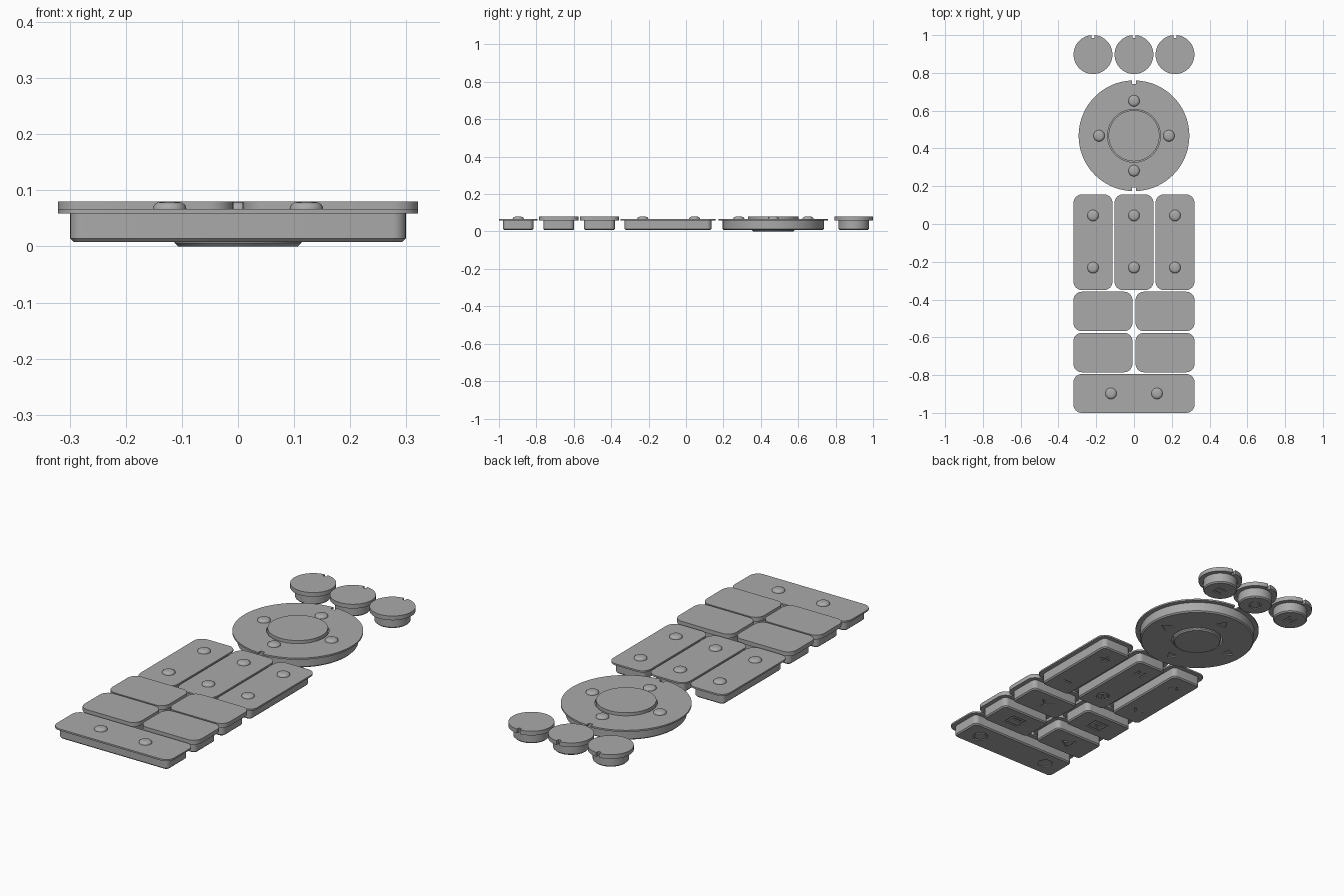
import bpy, bmesh, math
from mathutils import Vector

if "Cube" in bpy.data.objects:
    bpy.data.objects.remove(bpy.data.objects["Cube"])

grey = bpy.data.materials.new("mid_grey")
grey.diffuse_color = (0.4, 0.4, 0.4, 1)
grey.use_nodes = True
grey.node_tree.nodes["Principled BSDF"].inputs["Base Color"].default_value = grey.diffuse_color

BASE, SHELF, THIN, TOP = 0.008, 0.059, 0.067, 0.08   # key heights
LIP = 0.022                                          # flange overhang


def make(name, bm):
    bmesh.ops.recalc_face_normals(bm, faces=bm.faces)
    me = bpy.data.meshes.new(name)
    bm.to_mesh(me)
    bm.free()
    ob = bpy.data.objects.new(name, me)
    bpy.context.collection.objects.link(ob)
    me.materials.append(grey)
    return ob


def outline(cx, cy, w, h, r, inset, seg):
    """Rounded rectangle (a circle when r is half the size)."""
    w, h, r = w / 2 - inset, h / 2 - inset, max(r - inset, 0.001)
    pts = []
    for i, (sx, sy) in enumerate([(1, 1), (-1, 1), (-1, -1), (1, -1)]):
        for k in range(seg + 1):
            a = math.pi / 2 * (i + k / seg)
            p = Vector((cx + sx * (w - r) + r * math.cos(a), cy + sy * (h - r) + r * math.sin(a)))
            if not pts or (p - pts[-1]).length > 1e-5:
                pts.append(p)
    if (pts[0] - pts[-1]).length < 1e-5:
        pts.pop()
    return pts


def loft(bm, rings):
    """Skin closed (points, z) rings and cap both ends."""
    loops = [[bm.verts.new((p[0], p[1], z)) for p in pts] for pts, z in rings]
    for a, b in zip(loops, loops[1:]):
        for i in range(len(a)):
            j = (i + 1) % len(a)
            bm.faces.new((a[i], a[j], b[j], b[i]))
    bm.faces.new(loops[0][::-1])
    bm.faces.new(loops[-1])


def button(name, cx, cy, w, h, r, top, base=BASE, seg=8):
    profile = [(LIP + 0.006, base), (LIP, base + 0.006), (LIP, SHELF), (0, SHELF), (0, top)]
    bm = bmesh.new()
    loft(bm, [(outline(cx, cy, w, h, r, d, seg), z) for d, z in profile])
    return make(name, bm)


def cut(ob, prisms):
    """Subtract (polygon, z0, z1) prisms from an object."""
    bm = bmesh.new()
    for pts, z0, z1 in prisms:
        loft(bm, [(pts, z0), (pts, z1)])
    cutter = make("cutter", bm)
    cutter.hide_render = True
    mod = ob.modifiers.new("cut", 'BOOLEAN')
    mod.object, mod.operation, mod.solver, mod.use_self = cutter, 'DIFFERENCE', 'EXACT', True
    dg = bpy.context.evaluated_depsgraph_get()
    ob.data = bpy.data.meshes.new_from_object(ob.evaluated_get(dg))
    ob.modifiers.clear()
    bpy.data.objects.remove(cutter)


def box(cx, cy, w, h):
    return [(cx - w / 2, cy - h / 2), (cx + w / 2, cy - h / 2), (cx + w / 2, cy + h / 2), (cx - w / 2, cy + h / 2)]


def engrave(ob, polys):
    cut(ob, [(p, -0.01, BASE + 0.005) for p in polys])


def stroke(cx, cy, pts, closed=False, t=0.004):
    """Line icon as a chain of thin bars."""
    pts = [Vector((cx + x, cy + y)) for x, y in pts]
    bars = []
    for a, b in zip(pts, pts[1:] + pts[:1] if closed else pts[1:]):
        d = (b - a).normalized() * t
        n = Vector((-d.y, d.x))
        bars.append([a - d + n, a - d - n, b + d - n, b + d + n])
    return bars


def ngon(cx, cy, r, n, a0=0.0):
    return [(cx + r * math.cos(a0 + math.tau * i / n), cy + r * math.sin(a0 + math.tau * i / n)) for i in range(n)]


def dome(name, cx, cy):
    bm = bmesh.new()
    prof = [(0.03, THIN - 0.001), (0.0295, 0.07), (0.027, 0.0745), (0.022, 0.078), (0.014, 0.0795), (0.006, TOP)]
    loft(bm, [(ngon(cx, cy, r, 28), z) for r, z in prof])
    return make(name, bm)


# Three round buttons with a key notch at the back edge
round_icons = [
    stroke(-0.217, 0.897, [(-0.022, -0.022), (-0.022, 0.022)]) + stroke(-0.217, 0.897, [(0.02, -0.022), (0.02, 0.022)])
    + stroke(-0.217, 0.897, [(-0.012, 0), (0.01, 0)]),
    stroke(0, 0.897, ngon(0, 0, 0.027, 10), True),
    stroke(0.217, 0.897, [(-0.02, -0.02), (0.02, -0.02), (0.02, 0.015), (-0.02, 0.015)]),
]
for i, x in enumerate((-0.217, 0, 0.217)):
    ob = button(f"round_button_{i + 1}", x, 0.897, 0.206, 0.206, 0.103, TOP, seg=16)
    cut(ob, [(box(x, 1.0, 0.016, 0.032), SHELF - 0.01, 0.1)])
    engrave(ob, round_icons[i])

# Direction ring with stepped centre hole, notches and arrows
CY, R = 0.467, 0.293
ring = button("direction_ring", 0, CY, 2 * R, 2 * R, R, THIN, seg=24)
cut(ring, [(ngon(0, CY, 0.12, 64), -0.05, 0.2)])
cut(ring, [(ngon(0, CY, 0.14, 64), 0.056, 0.2)])
cut(ring, [(box(0, CY + s * R, 0.022, 0.04), SHELF - 0.01, 0.1) for s in (-1, 1)])
engrave(ring, [ngon(0.19 * math.cos(a), CY + 0.19 * math.sin(a), 0.032, 3, a)
               for a in (0, math.pi / 2, math.pi, 3 * math.pi / 2)])
for i in range(4):
    a = i * math.pi / 2
    dome(f"ring_dome_{i + 1}", 0.185 * math.cos(a), CY + 0.185 * math.sin(a))

# Centre button standing in the ring
button("centre_button", 0, CY, 0.27, 0.27, 0.135, TOP, base=0.0, seg=16)

# Three tall rocker buttons
YU, YD = 0.045, -0.231
chevron = [(-0.024, -0.012), (0, 0.012), (0.024, -0.012)]
rocker_icons = [
    stroke(-0.217, YU, chevron) + stroke(-0.217, YD, [(x, -y) for x, y in chevron]),
    stroke(0, YU, [(-0.02, -0.02), (-0.02, 0.02), (0, 0), (0.02, 0.02), (0.02, -0.02)])
    + stroke(0, YD, ngon(0, 0, 0.028, 10), True) + stroke(0, YD, [(-0.012, -0.012), (0.012, 0.012)]),
    [box(0.217, YU, 0.056, 0.009), box(0.217, YU, 0.009, 0.056), box(0.217, YD, 0.05, 0.009)],
]
for i, x in enumerate((-0.217, 0, 0.217)):
    ob = button(f"rocker_button_{i + 1}", x, -0.0965, 0.206, 0.507, 0.045, THIN)
    engrave(ob, rocker_icons[i])
    for n, y in (("back", YU), ("front", YD)):
        dome(f"rocker_dome_{n}_{i + 1}", x, y)

# Four wide buttons in two rows
X, Y1, Y2 = 0.1645, -0.463, -0.6805
frame = [(-0.038, -0.03), (0.038, -0.03), (0.038, 0.03), (-0.038, 0.03)]
wide = [
    ("wide_button_left_back", -X, Y1, stroke(-X, Y1, frame, True) + [ngon(-X, Y1, 0.018, 3)]),
    ("wide_button_right_back", X, Y1, stroke(X, Y1, [(-0.03, 0.025), (0, 0), (0.03, 0.025)]) + stroke(X, Y1, [(0, -0.008), (0, -0.03)])),
    ("wide_button_left_front", -X, Y2, stroke(-X, Y2, ngon(0, 0, 0.036, 3), True)),
    ("wide_button_right_front", X, Y2, stroke(X, Y2, frame, True) + stroke(X, Y2, [(-0.02, 0.014), (0.02, 0.014)])),
]
for name, x, y, icon in wide:
    engrave(button(name, x, y, 0.313, 0.209, 0.045, TOP), icon)

# Long front bar
bar = button("front_bar", 0, -0.897, 0.642, 0.206, 0.045, THIN)
engrave(bar, stroke(0.2, -0.897, ngon(0, 0, 0.034, 8), True) + [ngon(-0.2, -0.897, 0.038, 6)])
for n, x in (("left", -0.122), ("right", 0.122)):
    dome(f"bar_dome_{n}", x, -0.897)

# Smooth the curved walls, keep crisp edges
bpy.ops.object.select_all(action='SELECT')
bpy.context.view_layer.objects.active = ring
bpy.ops.object.shade_smooth_by_angle(angle=math.radians(30))
